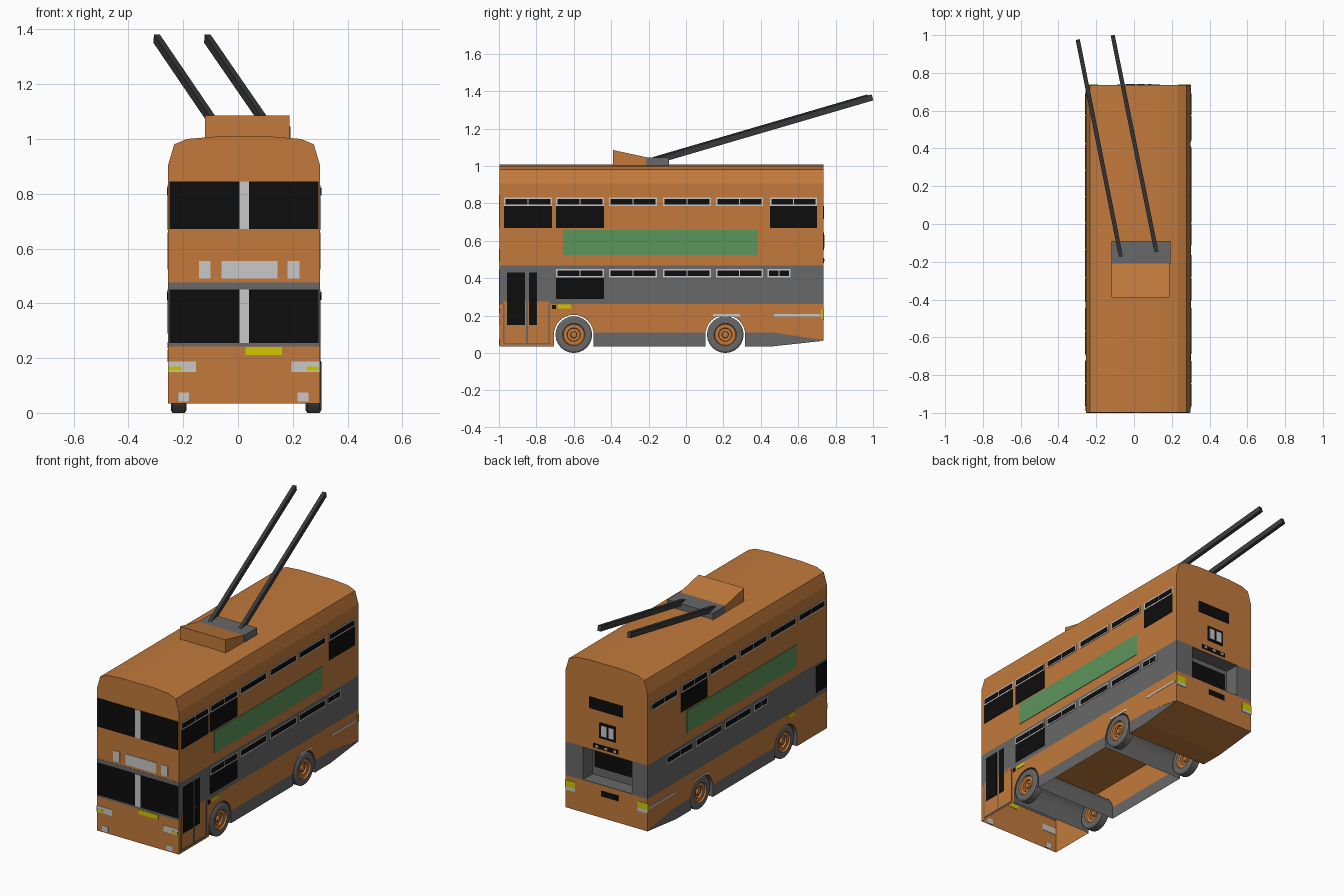
import bpy, bmesh, math
from mathutils import Vector, Matrix

if "Cube" in bpy.data.objects:
    bpy.data.objects.remove(bpy.data.objects["Cube"])

def mat(name, r, g, b):
    m = bpy.data.materials.new(name)
    m.diffuse_color = (r, g, b, 1)
    m.use_nodes = True
    m.node_tree.nodes["Principled BSDF"].inputs["Base Color"].default_value = m.diffuse_color
    return m

ORANGE = mat("orange_paint", .54, .195, .045)
GREY = mat("mid_grey", .14, .14, .14)
DARK = mat("dark_grey", .045, .045, .047)
BLACK = mat("black_glass", .004, .004, .004)
LIGHT = mat("light_grey", .58, .58, .58)
GREEN = mat("green_panel", .105, .30, .105)
YELLOW = mat("yellow_lamp", .62, .58, .0)

XL, XR, YF, YB = -.255, .299, -.997, .735
Z1, Z2 = .262, .467          # grey band limits
CX = (XL + XR) / 2

def finish(name, bm, *mats, normals=True):
    if normals:
        bmesh.ops.recalc_face_normals(bm, faces=bm.faces[:])
    me = bpy.data.meshes.new(name)
    bm.to_mesh(me)
    bm.free()
    for m in mats:
        me.materials.append(m)
    ob = bpy.data.objects.new(name, me)
    bpy.context.collection.objects.link(ob)
    return ob

def boxes(name, m, items):
    """One object made of boxes (x0, x1, y0, y1, z0, z1)."""
    bm = bmesh.new()
    for x0, x1, y0, y1, z0, z1 in items:
        M = Matrix.Translation(((x0+x1)/2, (y0+y1)/2, (z0+z1)/2)) @ Matrix.Diagonal((x1-x0, y1-y0, z1-z0, 1))
        bmesh.ops.create_cube(bm, size=1, matrix=M)
    return finish(name, bm, m)

def side(name, m, s, items, t=.003):
    """Thin plates (y0, y1, z0, z1) on the right (s=1) or left (s=-1) wall."""
    x0, x1 = (XR - .002, XR + t) if s > 0 else (XL - t, XL + .002)
    return boxes(name, m, [(x0, x1, *i) for i in items])

def front(name, m, items, t=.003):
    return boxes(name, m, [(a, b, YF - t, YF + .002, c, d) for a, b, c, d in items])

def rear(name, m, items, t=.003, y=YB):
    return boxes(name, m, [(a, b, y - .002, y + t, c, d) for a, b, c, d in items])

def prism(name, m, pts, axis, a, b):
    """Polygon extruded along an axis from a to b."""
    def place(p, w):
        return {'x': (w, *p), 'y': (p[0], w, p[1]), 'z': (*p, w)}[axis]
    bm = bmesh.new()
    A = [bm.verts.new(place(p, a)) for p in pts]
    B = [bm.verts.new(place(p, b)) for p in pts]
    bm.faces.new(A)
    bm.faces.new(B)
    n = len(pts)
    for i in range(n):
        bm.faces.new((A[i], A[(i+1) % n], B[(i+1) % n], B[i]))
    return finish(name, bm, m)

def sheet(name, m, polys):
    """Open shell made of single polygons."""
    bm = bmesh.new()
    for p in polys:
        bm.faces.new([bm.verts.new(v) for v in p])
    return finish(name, bm, m, normals=False)

# upper deck with rounded roof
half = [(XR, Z2), (XR, .905), (.277, .98), (.23, 1.0), (.13, 1.008)]
section = half + [(2*CX - x, z) for x, z in reversed(half)]
prism("upper_deck", ORANGE, section, 'y', YF, YB)

# grey middle band with engine recess at the rear
RX0, RX1, RY = -.15, .18, .645
prism("middle_band", GREY, [(XL, YF), (XR, YF), (XR, YB), (RX1, YB), (RX1, RY), (RX0, RY), (RX0, YB), (XL, YB)], 'z', Z1, Z2)
boxes("recess_shelf_and_ceiling", GREY, [(RX0, RX1, RY, YB, z, z + .004) for z in (Z1, Z2 - .004)])
rear("recess_window", BLACK, [(RX0 + .015, RX1 - .015, .315, .435)], y=RY)

# lower shell: side walls with arches, open underneath
WY, R, WZ = (-.6, .21), .106, .098
def arch(c, z_in, z_out):
    a = [(c - R*math.cos(math.pi*i/16), WZ + R*math.sin(math.pi*i/16)) for i in range(17)]
    return [(c - R, z_in)] + a + [(c + R, z_out)]

orange_side = ([(YF, Z1), (YF, .035)] + arch(WY[0], .035, .0975)
               + [(WY[0] + R, .11), (WY[1] - R, .11)] + arch(WY[1], .0975, .0975)
               + [(WY[1] + R, .11), (.47, .11), (YB, .066), (YB, Z1)])
# arch ends that double back are dropped
orange_side = [p for p in orange_side if abs(p[1] - .0975) > 1e-6
               and not (abs(p[1] - WZ) < 1e-6 and p[0] > WY[0])]
skirts = [[(WY[0]+R, .11), (WY[0]+R, .035), (WY[1]-R, .035), (WY[1]-R, .11)],
          [(WY[1]+R, .11), (WY[1]+R, .035), (.46, .035), (YB, .065), (.47, .11)]]

def both(polys):
    out = []
    for p in polys:
        out.append([(XR, *q) for q in reversed(p)])
        out.append([(XL, *q) for q in p])
    return out

sheet("lower_side_walls", ORANGE, both([orange_side]))
sheet("lower_skirts", GREY, both(skirts))
def across(p, q):
    return [(XL, *p), (XR, *p), (XR, *q), (XL, *q)]
sheet("lower_front_panel", ORANGE, [across((YF, .035), (YF, Z1))])
sheet("lower_rear_panel", ORANGE, [across((YB, Z1), (YB, .065))])
sheet("rear_underside", ORANGE, [across((YB, .065), (.46, .035)), across((.46, .035), (WY[1] + R, .035))])
sheet("lower_floor", ORANGE, [across((YB, Z1 - .002), (YF, Z1 - .002))])
for n, c in zip(("front", "rear"), WY):
    a = arch(c, .035, .035)
    sheet(n + "_wheel_tunnel", GREY, [across(p, q) for p, q in zip(a, a[1:])])

# wheels: turned profile (radius, offset)
PROFILE = [(.0, .010), (.016, .010), (.018, .022), (.034, .022), (.036, .010), (.056, .010), (.06, .0),
           (.088, .0), (.098, .006), (.098, .051), (.088, .057), (.06, .057), (.056, .047),
           (.036, .047), (.034, .035), (.018, .035), (.016, .047), (.0, .047)]
def wheel(name, x, y):
    N = 24
    bm = bmesh.new()
    rings = []
    for r, o in PROFILE:
        k = N if r else 1
        rings.append([bm.verts.new((x + o, y + r*math.cos(2*math.pi*i/N), WZ + r*math.sin(2*math.pi*i/N))) for i in range(k)])
    for j in range(len(rings) - 1):
        a, b = rings[j], rings[j + 1]
        hub = max(PROFILE[j][0], PROFILE[j + 1][0]) <= .06
        for i in range(N):
            vs = [a[i % len(a)], a[(i+1) % len(a)], b[(i+1) % len(b)], b[i % len(b)]]
            f = bm.faces.new(list(dict.fromkeys(vs)))
            f.material_index = int(hub)
            f.smooth = PROFILE[j][0] == PROFILE[j + 1][0]
    finish(name, bm, GREY, ORANGE)
for n, y in zip(("front", "rear"), WY):
    wheel(n + "_wheel_right", .247, y)
    wheel(n + "_wheel_left", -.245, y)

# opening side windows: light frame with two black panes
UPPER = [(-.973, -.717), (-.695, -.438), (-.412, -.155), (-.123, .134), (.16, .412), (.45, .70)]
LOWER_R = UPPER[1:5] + [(.435, .56)]
LOWER_L = [(.30, .55), (.02, .27), (-.26, -.01), (-.42, -.29)]
def vents(name, s, spans, z0, z1):
    side(name + "_frame", LIGHT, s, [(a, b, z0, z1) for a, b in spans])
    panes = []
    for a, b in spans:
        c = (a + b) / 2
        panes += [(a + .008, c - .003, z0 + .008, z1 - .008), (c + .003, b - .008, z0 + .008, z1 - .008)]
    side(name + "_pane", BLACK, s, panes, .005)
for s, n, low in ((1, "right", LOWER_R), (-1, "left", LOWER_L)):
    vents("upper_vent_" + n, s, UPPER, .786, .831)
    vents("lower_vent_" + n, s, low, .404, .45)
    side("green_panel_" + n, GREEN, s, [(-.658, .385, .524, .658) if s > 0 else (-.70, .36, .524, .658)])

# large side windows
side("large_windows_right", BLACK, 1, [(*UPPER[i], .668, .786) for i in (0, 1, 5)] + [(*UPPER[1], .289, .404)])
side("large_windows_left", BLACK, -1, [(*UPPER[4], .668, .786), (-.99, -.89, .29, .45)])

# entrance door
side("door_surround", ORANGE, 1, [(-.975, -.73, Z1, .275)], .001)
side("door_glass", BLACK, 1, [(-.957, -.861, .15, .43), (-.84, -.797, .15, .43)])
side("door_trim", GREY, 1, [(-.978, -.97, .05, Z1), (-.735, -.727, .05, Z1), (-.856, -.846, .05, .43), (-.975, -.73, .046, .053)])

# side trim and lamps
side("side_marker_black", BLACK, 1, [(-.717, -.695, .235, .257)])
for s, n in ((1, "right"), (-1, "left")):
    side("side_lamp_" + n, YELLOW, s, [(-.685, -.615, .237, .258), (.722, YB, .185, .232)])
    side("side_strip_" + n, LIGHT, s, [(.144, .29, .196, .208), (.47, .72, .196, .208)], .002)

# front details
front("front_band_edge", GREY, [(XL, XR, .243, Z1), (XL, XR, Z2, .476)], .001)
front("windscreens", BLACK, [(a, b, c, d) for c, d in ((.255, .45), (.672, .845)) for a, b in ((-.25, .005), (.04, .293))])
front("windscreen_pillars", LIGHT, [(.005, .04, .255, .45), (.005, .04, .672, .845)])
front("destination_plates", LIGHT, [(-.143, -.1, .49, .555), (-.06, .145, .49, .555), (.18, .225, .49, .555)])
front("front_plate", YELLOW, [(.027, .16, .212, .24)])
front("headlamps", LIGHT, [(XL, -.153, .15, .188), (.196, XR, .15, .188), (-.218, -.178, .042, .075), (.217, .257, .042, .075)], .002)
front("indicators", YELLOW, [(XL, -.206, .154, .17), (.25, .293, .154, .17)])

# rear details
rear("rear_panels", BLACK, [(-.09, .137, .715, .785), (-.043, .07, .55, .645), (-.06, .11, .482, .508), (-.057, .057, .197, .23)])
rear("rear_panes", LIGHT, [(-.03, .005, .565, .63), (.02, .055, .565, .63)] + [(x, x + .018, .488, .502) for x in (-.045, .015, .075)], .005)
rear("rear_lamps", YELLOW, [(XL, -.19, .195, .235), (.234, XR, .195, .235)])
rear("rear_reflectors", LIGHT, [(XL, -.19, .175, .195), (.234, XR, .175, .195)])

# roof fairing, pole base and the two poles
prism("roof_fairing", ORANGE, [(-.39, 1.0), (-.39, 1.085), (-.21, 1.046), (-.21, 1.0)], 'x', -.12, .188)
boxes("pole_base", GREY, [(-.12, .192, -.212, -.09, 1.0, 1.046)])
for n, a, b in (("left", (-.07, -.17, 1.032), (-.297, .972, 1.366)), ("right", (.118, -.145, 1.032), (-.112, .995, 1.366))):
    a, b = Vector(a), Vector(b)
    d = b - a
    xa = d.cross(Vector((0, 0, 1))).normalized()
    za = xa.cross(d).normalized()
    M = Matrix((xa*.022, d, za*.032)).transposed().to_4x4()
    bm = bmesh.new()
    bmesh.ops.create_cube(bm, size=1, matrix=Matrix.Translation((a + b)/2) @ M)
    finish("trolley_pole_" + n, bm, DARK)
